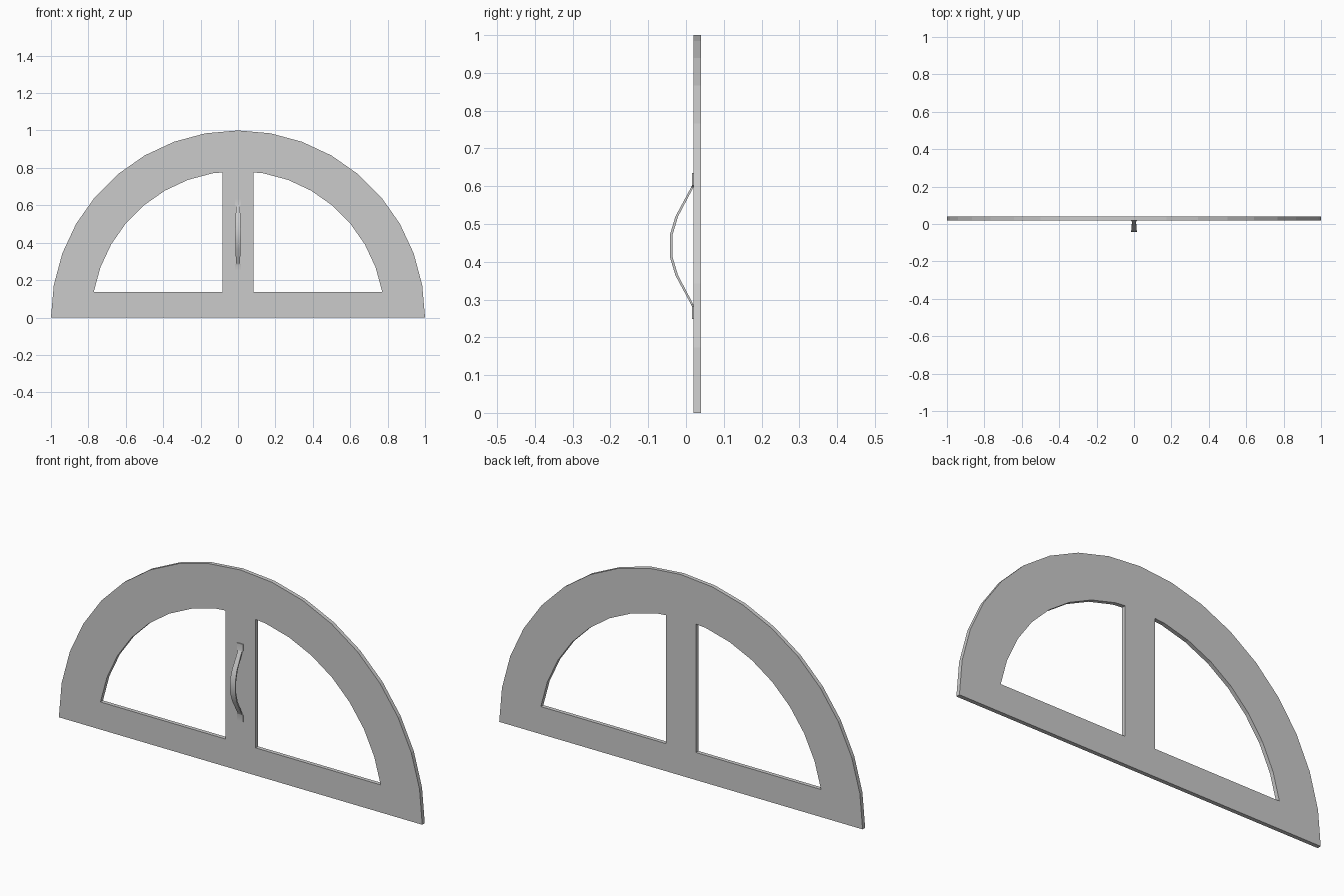
import bpy, bmesh, math

if "Cube" in bpy.data.objects:
    bpy.data.objects.remove(bpy.data.objects["Cube"])

Y_BACK, Y_FRONT = 0.04, 0.02
R_OUT, R_IN, BAR, SILL = 1.0, 0.783, 0.083, 0.137


def arc(r, a0, a1):
    return [(r * math.cos(math.radians(a)), r * math.sin(math.radians(a)))
            for a in range(a0, a1 + 1, 10)]


# Window frame: half disc with two quarter-round openings, extruded
outer = arc(R_OUT, 0, 180)
pts = arc(R_IN, 10, 80)
a, b = pts[-1], (0, R_IN)
t = (a[0] - BAR) / a[0]
pts.append((BAR, a[1] + t * (b[1] - a[1])))
opening = [(BAR, SILL), (pts[0][0], SILL)] + pts[1:]
mirrored = [(-x, z) for x, z in opening]

curve = bpy.data.curves.new("window_frame_profile", 'CURVE')
curve.dimensions = '2D'
curve.fill_mode = 'BOTH'
curve.extrude = (Y_BACK - Y_FRONT) / 2
for loop in (outer, opening, mirrored):
    s = curve.splines.new('POLY')
    s.points.add(len(loop) - 1)
    for p, (x, z) in zip(s.points, loop):
        p.co = (x, z, 0, 1)
    s.use_cyclic_u = True
    s.use_smooth = False
frame = bpy.data.objects.new("window_frame", curve)
bpy.context.collection.objects.link(frame)
frame.rotation_euler = (math.pi / 2, 0, 0)
frame.location = (0, (Y_BACK + Y_FRONT) / 2, 0)
bpy.context.view_layer.objects.active = frame
frame.select_set(True)
bpy.ops.object.convert(target='MESH')
frame = bpy.context.object
frame.name = "window_frame"
bm = bmesh.new()
bm.from_mesh(frame.data)
bmesh.ops.remove_doubles(bm, verts=bm.verts, dist=1e-5)
bmesh.ops.recalc_face_normals(bm, faces=bm.faces)
for f in bm.faces:
    f.smooth = False
bm.to_mesh(frame.data)
bm.free()

# Bowed pull handle: (z, front y, back y, half width), upper half then mirrored
MID = 0.442
half = [(0.635, 0.016, 0.02, 0.016), (0.602, 0.016, 0.02, 0.016),
        (0.598, 0.014, 0.02, 0.011), (0.52, -0.028, -0.021, 0.013),
        (0.47, -0.043, -0.036, 0.015)]
stations = half + [(2 * MID - z, f, k, w) for z, f, k, w in reversed(half)]
bm = bmesh.new()
rings = [[bm.verts.new(c) for c in ((-w, f, z), (w, f, z), (w, k, z), (-w, k, z))]
         for z, f, k, w in stations]
for r0, r1 in zip(rings, rings[1:]):
    for i in range(4):
        j = (i + 1) % 4
        bm.faces.new((r0[i], r0[j], r1[j], r1[i]))
bm.faces.new(rings[0])
bm.faces.new(rings[-1])
bmesh.ops.recalc_face_normals(bm, faces=bm.faces)
mesh = bpy.data.meshes.new("pull_handle")
bm.to_mesh(mesh)
bm.free()
handle = bpy.data.objects.new("pull_handle", mesh)
bpy.context.collection.objects.link(handle)
bpy.ops.object.select_all(action='DESELECT')
handle.select_set(True)
bpy.context.view_layer.objects.active = handle
bpy.ops.object.shade_smooth_by_angle(angle=math.radians(30))
